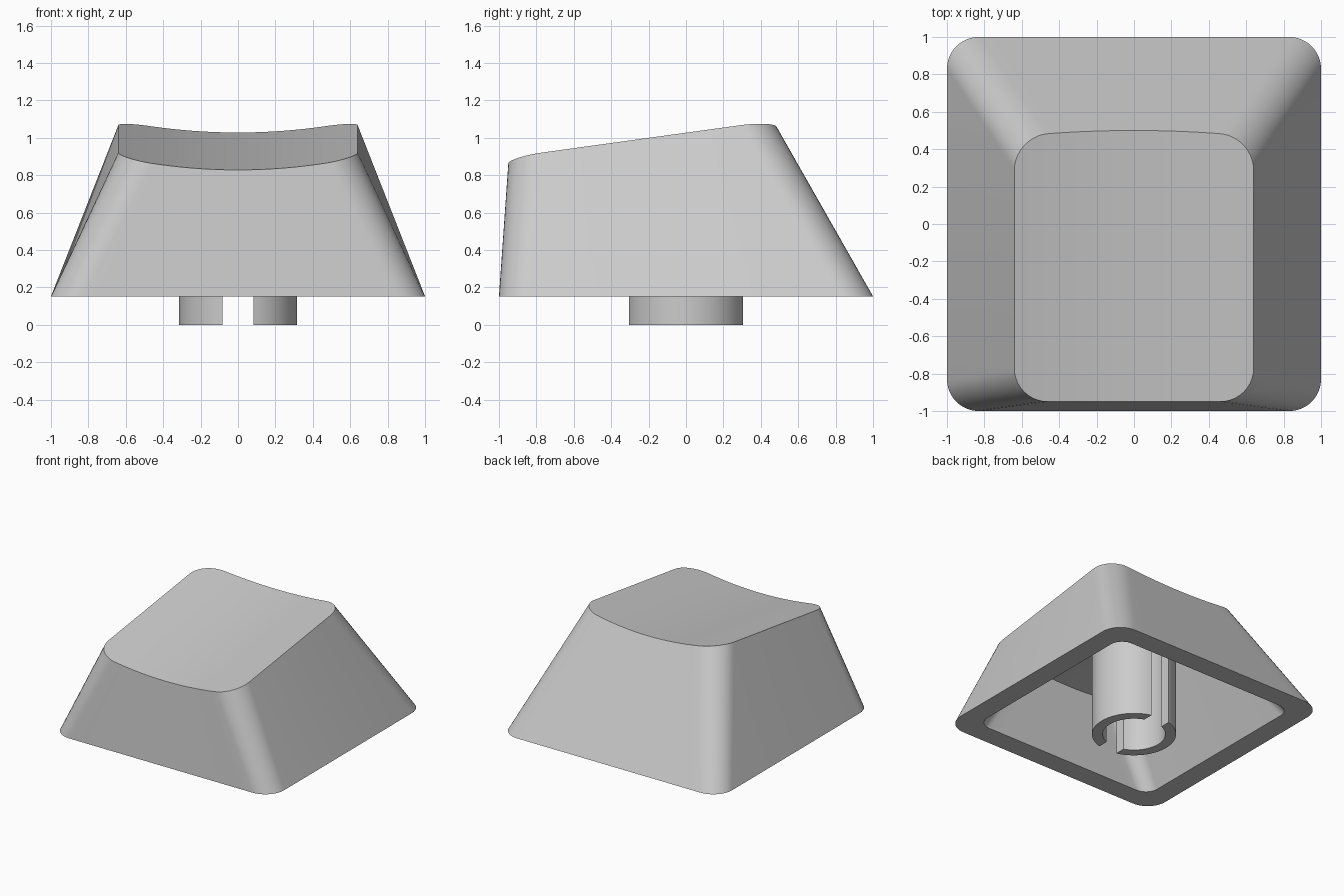
import bpy, bmesh, math

if "Cube" in bpy.data.objects:
    bpy.data.objects.remove(bpy.data.objects["Cube"])

plastic = bpy.data.materials.new("light_grey_plastic")
plastic.diffuse_color = (0.6, 0.6, 0.6, 1)
plastic.use_nodes = True
plastic.node_tree.nodes["Principled BSDF"].inputs["Base Color"].default_value = plastic.diffuse_color

CORNER, EDGE = 10, 16      # segments per rounded corner and per straight edge


def half_outline(half, radius):
    """Left-to-right (x, lift) points of one rounded side; lift is 0 on the straight part."""
    pts = []
    for i in range(CORNER + 1):
        a = math.pi / 2 * i / CORNER
        pts.append((-half + radius * (1 - math.cos(a)), radius * (1 - math.sin(a))))
    right = [(-x, l) for x, l in reversed(pts)]
    x0 = half - radius
    mid = [(-x0 + 2 * x0 * i / EDGE, 0) for i in range(1, EDGE)]
    return pts + mid + right


def ring(bm, half, front, back, radius, height, bow=0):
    """Front and back vertex chains of a rounded rectangle, set on a height function."""
    f, b = [], []
    for x, lift in half_outline(half, radius):
        yf, yb = front + lift, back - lift - bow * x * x
        f.append(bm.verts.new((x, yf, height(x, yf))))
        b.append(bm.verts.new((x, yb, height(x, yb))))
    return f, b


def bridge(bm, lower, upper):
    """Wall of quads between two closed rings."""
    p = lower[0] + lower[1][::-1]
    q = upper[0] + upper[1][::-1]
    for i in range(len(p)):
        j = (i + 1) % len(p)
        bm.faces.new((p[i], p[j], q[j], q[i]))


def cap(bm, chains):
    """Front-to-back strips filling a ring."""
    f, b = chains
    for i in range(len(f) - 1):
        bm.faces.new((f[i], f[i + 1], b[i + 1], b[i]))


def finish(bm, name):
    bmesh.ops.recalc_face_normals(bm, faces=bm.faces)
    mesh = bpy.data.meshes.new(name)
    bm.to_mesh(mesh)
    bm.free()
    mesh.materials.append(plastic)
    obj = bpy.data.objects.new(name, mesh)
    bpy.context.collection.objects.link(obj)
    bpy.ops.object.select_all(action='DESELECT')
    obj.select_set(True)
    bpy.context.view_layer.objects.active = obj
    bpy.ops.object.shade_smooth_by_angle(angle=math.radians(30))
    return obj


def rim_z(x, y):
    return 0.152


def dish_z(x, y):          # sloped top, scooped across its width
    return 0.828 + 0.138 * (y + 0.95) + 0.166 * x * x


def ceiling_z(x, y):       # underside of the roof, parallel to the top
    return dish_z(x, y) - 0.085


# Hollow cap: outer wall, dished top, bottom rim, inner wall and ceiling
bm = bmesh.new()
outer_base = ring(bm, 1.0, -1.0, 1.0, 0.17, rim_z)
outer_top = ring(bm, 0.64, -0.95, 0.50, 0.18, dish_z, bow=0.08)
inner_base = ring(bm, 0.83, -0.83, 0.83, 0.11, rim_z)
inner_top = ring(bm, 0.48, -0.78, 0.35, 0.14, ceiling_z, bow=0.08)
bridge(bm, outer_base, outer_top)
bridge(bm, outer_base, inner_base)
bridge(bm, inner_base, inner_top)
cap(bm, outer_top)
cap(bm, inner_top)
finish(bm, "cap_shell")

# Split tubular stem: two facing half tubes with a slot between them, ending at the ceiling
OUT_R, IN_R, SLOT, STEPS = 0.315, 0.235, 0.083, 28
for side, name in ((-1, "stem_left"), (1, "stem_right")):
    bm = bmesh.new()
    rows = []
    for i in range(STEPS + 1):
        t = 2 * i / STEPS - 1
        row = []
        for r, at_top in ((OUT_R, False), (OUT_R, True), (IN_R, True), (IN_R, False)):
            a = t * math.acos(SLOT / r)
            x, y = side * r * math.cos(a), r * math.sin(a)
            row.append(bm.verts.new((x, y, ceiling_z(x, y) if at_top else 0)))
        rows.append(row)
    for p, q in zip(rows, rows[1:]):
        for k in range(4):
            n = (k + 1) % 4
            bm.faces.new((p[k], p[n], q[n], q[k]))
    bm.faces.new(rows[0])
    bm.faces.new(rows[-1])
    finish(bm, name)
